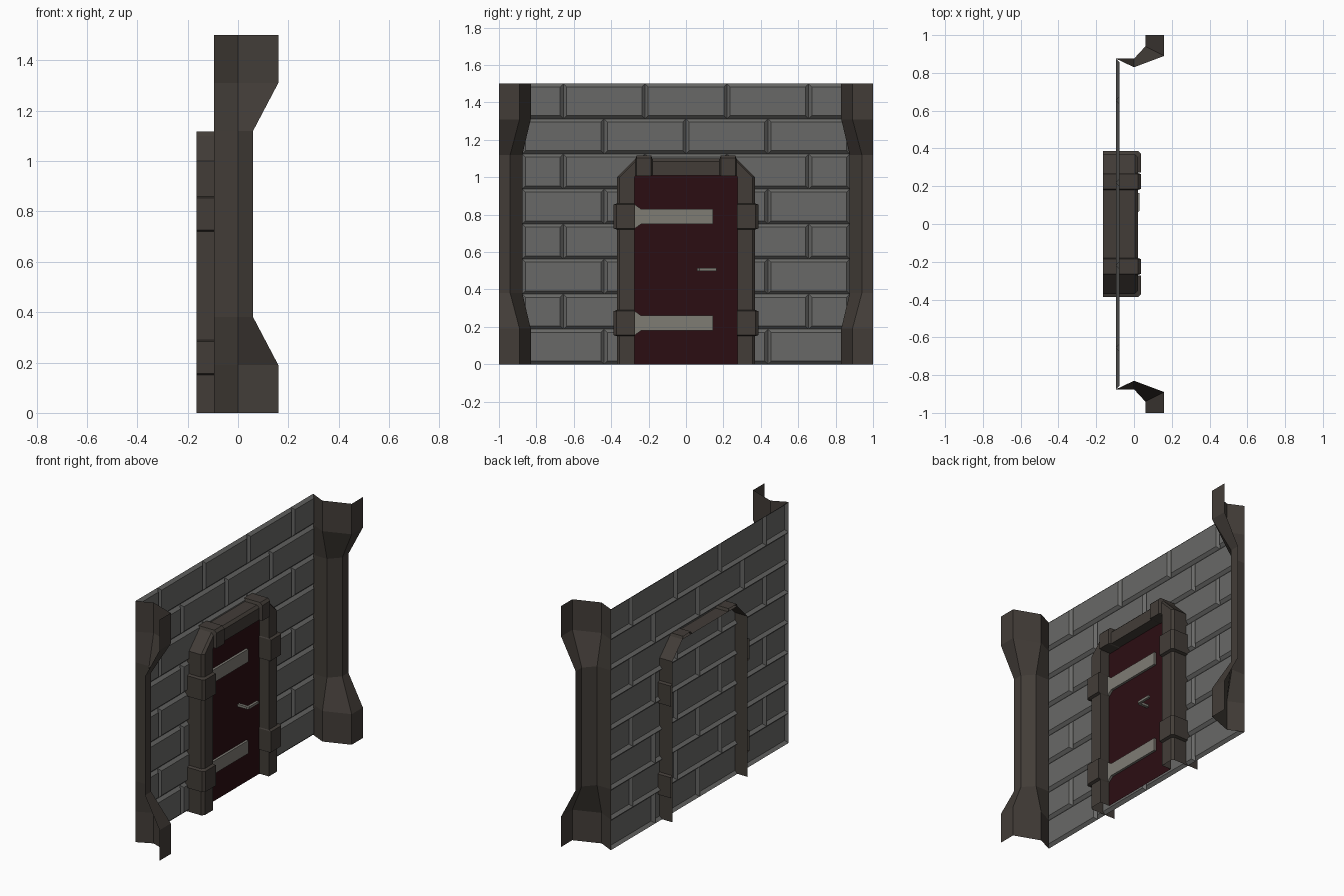
import bpy, bmesh
from mathutils import Vector

if "Cube" in bpy.data.objects:
    bpy.data.objects.remove(bpy.data.objects["Cube"])


def material(name, rgb):
    m = bpy.data.materials.new(name)
    m.diffuse_color = (*rgb, 1)
    m.use_nodes = True
    m.node_tree.nodes["Principled BSDF"].inputs["Base Color"].default_value = m.diffuse_color
    return m


STONE = material("stone", (0.14, 0.14, 0.135))
TRIM = material("dark_trim", (0.055, 0.046, 0.039))
RED = material("door_red", (0.024, 0.004, 0.006))
METAL = material("metal", (0.21, 0.20, 0.175))


def finish(name, bm, mat):
    """Weld, face the open sheets towards +x and make the object."""
    bmesh.ops.remove_doubles(bm, verts=bm.verts, dist=1e-5)
    bmesh.ops.recalc_face_normals(bm, faces=bm.faces)
    closed = all(len(e.link_faces) == 2 for e in bm.edges)
    if not closed and sum(f.normal.x * f.calc_area() for f in bm.faces) < 0:
        bmesh.ops.reverse_faces(bm, faces=bm.faces)
    me = bpy.data.meshes.new(name)
    bm.to_mesh(me)
    bm.free()
    me.materials.append(mat)
    ob = bpy.data.objects.new(name, me)
    bpy.context.collection.objects.link(ob)
    return ob


def loft(name, sections, mat):
    """Join equal-length point rows into an open sheet."""
    bm = bmesh.new()
    rows = [[bm.verts.new(p) for p in s] for s in sections]
    for a, b in zip(rows, rows[1:]):
        for i in range(len(a) - 1):
            bm.faces.new((a[i], a[i + 1], b[i + 1], b[i]))
    return finish(name, bm, mat)


# Brick wall: raised, chamfered bricks in running bond
W, ROW = 0.875, 0.1875
BACK, FACE, INSET = -0.095, -0.078, 0.017
bm = bmesh.new()
for r in range(8):
    cuts = [-0.4375, 0, 0.4375] if r % 2 == 0 else [-0.656, -0.219, 0.219, 0.656]
    ends = [-W] + cuts + [W]
    z0, z1 = r * ROW, (r + 1) * ROW
    for y0, y1 in zip(ends, ends[1:]):
        rings = []
        for x, d in ((BACK, 0), (FACE, INSET)):
            rings.append([bm.verts.new(p) for p in (
                (x, y0 + d, z0 + d), (x, y1 - d, z0 + d),
                (x, y1 - d, z1 - d), (x, y0 + d, z1 - d))])
        bm.faces.new(rings[1])
        for i in range(4):
            j = (i + 1) % 4
            bm.faces.new((rings[0][i], rings[0][j], rings[1][j], rings[1][i]))
finish("brick_wall", bm, STONE)

# Flared pillars at both ends of the wall
WIDE = [(-0.095, 0.875), (0, 0.83), (0.16, 0.89), (0.16, 1)]
SLIM = [(-0.095, 0.875), (0, 0.875), (0.06, 0.94), (0.06, 1)]
LEVELS = [(0, WIDE), (0.19, WIDE), (0.38, SLIM), (1.12, SLIM), (1.31, WIDE), (1.5, WIDE)]
for side, s in (("left", -1), ("right", 1)):
    loft(side + "_pillar", [[(x, s * y, z) for x, y in sec] for z, sec in LEVELS], TRIM)


# Door surround: chamfered section swept through (outer, inner) points
def section(outer, inner, grow=0.0):
    o, i = Vector(outer), Vector(inner)
    d = (o - i).normalized()
    o = o + d * grow
    c = o - d * 0.015
    i = i - d * grow * 0.2
    return [(-0.165, *o), (0.005 + grow, *o), (0.02 + grow, *c),
            (0.02 + grow, *i), (-0.045, *i)]


half = [((0.37, 0), (0.275, 0)), ((0.37, 1.0), (0.275, 1.0)), ((0.27, 1.1), (0.27, 1.01))]
path = half + [((-o[0], o[1]), (-i[0], i[1])) for o, i in reversed(half)]
loft("door_frame", [section(o, i) for o, i in path], TRIM)

# Raised collars on the jambs and blocks on the lintel
STEPS = lambda a, b: [(a, 0), (a + 0.006, 0.017), (b - 0.006, 0.017), (b, 0)]
for side, s in (("left", -1), ("right", 1)):
    for level, a, b in (("lower", 0.15, 0.29), ("upper", 0.72, 0.86)):
        loft(f"{side}_{level}_collar",
             [section((s * 0.37, z), (s * 0.275, z), g) for z, g in STEPS(a, b)], TRIM)
    loft(side + "_lintel_block",
         [section((s * y, 1.1), (s * y, 1.01), g) for y, g in STEPS(0.18, 0.27)], TRIM)

# Door leaf
DOOR = -0.045
loft("door_panel", [[(DOOR, y, z) for y in (-0.275, 0.275)] for z in (0, 1.01)], RED)

# Hinge straps with a flared root
for level, zc in (("lower", 0.22), ("upper", 0.79)):
    bm = bmesh.new()
    outline = [(-0.275, -0.065), (-0.24, -0.04), (0.145, -0.04),
               (0.145, 0.04), (-0.24, 0.04), (-0.275, 0.065)]
    f = bm.faces.new([bm.verts.new((DOOR, y, zc + z)) for y, z in outline])
    top = bmesh.ops.extrude_face_region(bm, geom=[f])["geom"]
    bmesh.ops.translate(bm, vec=(0.015, 0, 0),
                        verts=[v for v in top if isinstance(v, bmesh.types.BMVert)])
    finish(level + "_hinge_strap", bm, METAL)

# Lever handle: stem, bend and grip
bm = bmesh.new()
T = 0.0075
bend = [((DOOR, 0.06), (DOOR, 0.078)), ((0.018, 0.06), (0.013, 0.078)),
        ((0.03, 0.072), (0.013, 0.078)), ((0.03, 0.163), (0.015, 0.163))]
rings = [[bm.verts.new((*p, 0.507 + dz)) for p, dz in ((a, -T), (b, -T), (b, T), (a, T))]
         for a, b in bend]
for a, b in zip(rings, rings[1:]):
    for i in range(4):
        j = (i + 1) % 4
        bm.faces.new((a[i], a[j], b[j], b[i]))
bm.faces.new(rings[0])
bm.faces.new(rings[-1])
bmesh.ops.remove_doubles(bm, verts=bm.verts, dist=1e-5)
finish("door_handle", bm, METAL)
